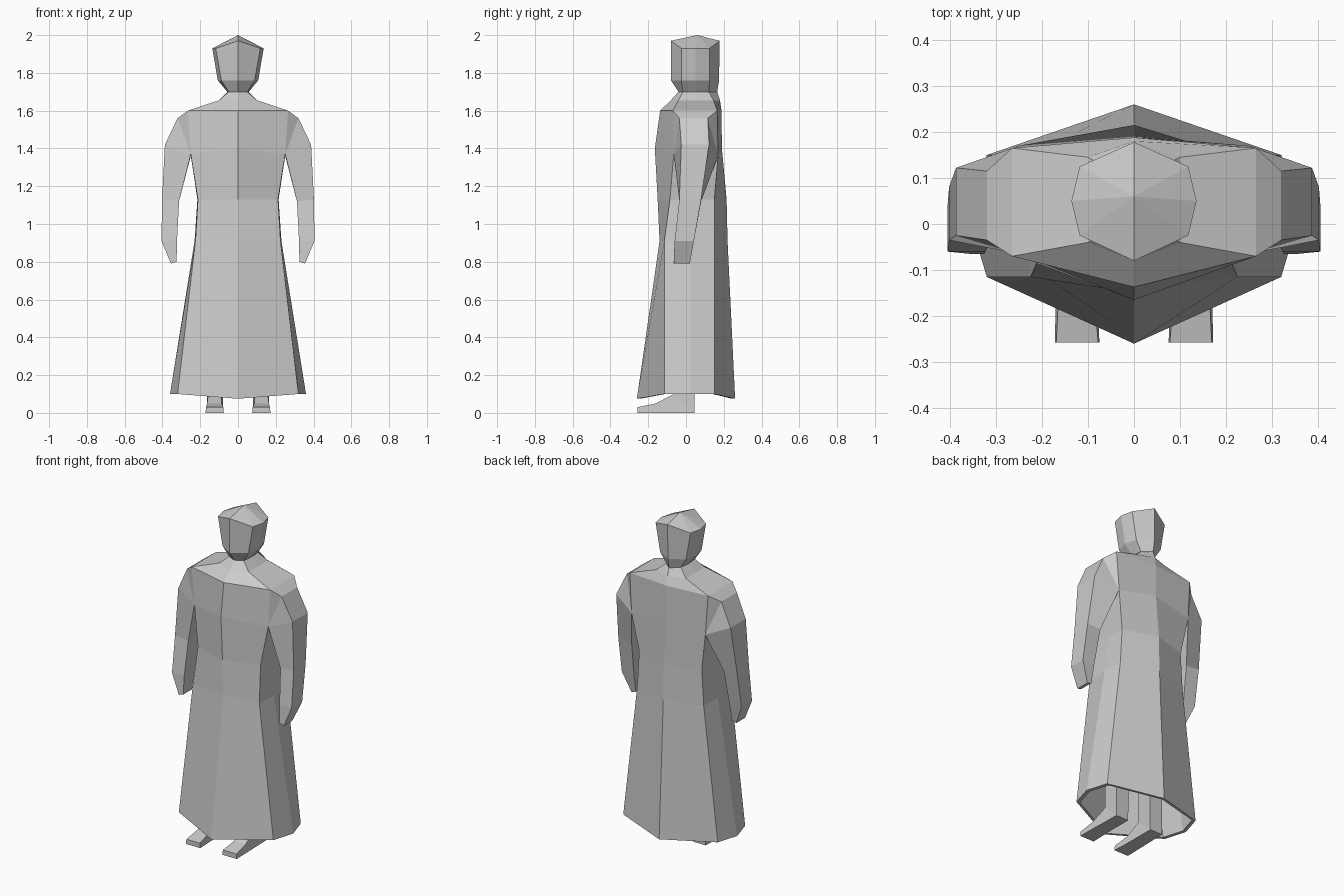
import bpy
import bmesh

if "Cube" in bpy.data.objects:
    bpy.data.objects.remove(bpy.data.objects["Cube"], do_unlink=True)

# One plain grey for the whole figure
grey = bpy.data.materials.new("plain_grey")
grey.use_nodes = True
grey.diffuse_color = (0.6, 0.6, 0.6, 1)
grey.node_tree.nodes["Principled BSDF"].inputs["Base Color"].default_value = (0.6, 0.6, 0.6, 1)


def loft(name, rings, mirror=False):
    """Skin closed rings of equal length, cap both ends, optionally mirror in x."""
    bm = bmesh.new()
    loops = [[bm.verts.new(p) for p in ring] for ring in rings]
    n = len(rings[0])
    for low, high in zip(loops, loops[1:]):
        for i in range(n):
            j = (i + 1) % n
            bm.faces.new((low[i], low[j], high[j], high[i]))
    bm.faces.new(loops[0][::-1])
    bm.faces.new(loops[-1])
    bmesh.ops.remove_doubles(bm, verts=bm.verts, dist=0.0005)
    if mirror:
        geom = bm.verts[:] + bm.edges[:] + bm.faces[:]
        copy = bmesh.ops.duplicate(bm, geom=geom)["geom"]
        for v in copy:
            if isinstance(v, bmesh.types.BMVert):
                v.co.x *= -1
    bmesh.ops.recalc_face_normals(bm, faces=bm.faces)
    mesh = bpy.data.meshes.new(name)
    bm.to_mesh(mesh)
    bm.free()
    mesh.materials.append(grey)
    obj = bpy.data.objects.new(name, mesh)
    bpy.context.collection.objects.link(obj)
    return obj


def ring8(front, fc, side, bc, back):
    """Eight-sided ring: (y, z) at front and back, (x, y, z) at corners and side."""
    half = [fc, side, bc]
    return ([(0, *front)] + half + [(0, *back)]
            + [(-x, y, z) for x, y, z in reversed(half)])


def inset(ring, s, z=None):
    return [(x * s, y * s, pz if z is None else z) for x, y, pz in ring]


# Robe: lining up inside, hem rim, then the outer cloth up to the neck
hem = ring8((-0.26, 0.075), (0.32, -0.115, 0.1), (0.36, 0.02, 0.1),
            (0.32, 0.15, 0.1), (0.26, 0.075))
hips = ring8((-0.14, 0.91), (0.225, -0.115, 0.91), (0.23, 0.02, 0.91),
             (0.225, 0.15, 0.91), (0.22, 0.91))
loft("robe", [
    inset(hips, 0.92, 0.88),
    inset(hem, 0.94),
    hem,
    hips,
    ring8((-0.15, 1.13), (0.212, -0.085, 1.13), (0.215, 0.03, 1.13),
          (0.212, 0.15, 1.13), (0.215, 1.13)),
    ring8((-0.165, 1.4), (0.25, -0.065, 1.37), (0.25, 0.05, 1.365),
          (0.25, 0.17, 1.36), (0.19, 1.4)),
    ring8((-0.137, 1.6), (0.265, -0.07, 1.6), (0.265, 0.05, 1.6),
          (0.265, 0.165, 1.6), (0.188, 1.6)),
    ring8((-0.08, 1.655), (0.1, -0.04, 1.655), (0.1, 0.05, 1.655),
          (0.1, 0.145, 1.655), (0.18, 1.655)),
    ring8((-0.04, 1.7), (0.05, -0.015, 1.7), (0.057, 0.055, 1.7),
          (0.05, 0.12, 1.7), (0.165, 1.7)),
])

# Head: eight-sided, widening to a brow and closing on a blunt peak
crown = ring8((-0.08, 1.97), (0.118, -0.025, 1.93), (0.136, 0.05, 1.93),
              (0.118, 0.125, 1.93), (0.178, 1.97))
loft("head", [
    ring8((-0.04, 1.7), (0.05, -0.015, 1.7), (0.057, 0.055, 1.7),
          (0.05, 0.12, 1.7), (0.165, 1.7)),
    ring8((-0.08, 1.76), (0.088, -0.025, 1.76), (0.107, 0.05, 1.76),
          (0.088, 0.125, 1.76), (0.175, 1.76)),
    crown,
    [(0.0004 * x, 0.06 + 0.0004 * y, 2.0) for x, y, z in crown],
])

# Sleeves: outer edge runs over the shoulder while the armpit stays fixed
pit = [(0.25, 0.17, 1.36), (0.25, -0.065, 1.37)]


def section(xo, zo, xi, zi, front, back):
    return [(xo, front, zo), (xo, back, zo), (xi, back, zi), (xi, front, zi)]


loft("arms", [
    [(0.265, -0.07, 1.6), (0.265, 0.165, 1.6)] + pit,
    [(0.32, -0.035, 1.56), (0.32, 0.115, 1.56)] + pit,
    [(0.387, -0.025, 1.42), (0.387, 0.122, 1.42)] + pit,
    section(0.402, 1.13, 0.312, 1.12, -0.035, 0.08),
    section(0.405, 0.91, 0.323, 0.91, -0.06, 0.042),
    section(0.355, 0.79, 0.325, 0.8, -0.065, 0.02),
], mirror=True)


# Feet and legs: toe, instep, heel-to-ankle mitre, then up under the robe
def foot_section(y_low, z_low, y_top, z_top, xi, xo, narrow):
    return [(xi, y_low, z_low), (xo, y_low, z_low),
            (xo - narrow, y_top, z_top), (xi + narrow, y_top, z_top)]


loft("feet_and_legs", [
    foot_section(-0.258, 0, -0.258, 0.03, 0.075, 0.172, 0.003),
    foot_section(-0.16, 0, -0.16, 0.05, 0.08, 0.17, 0.006),
    foot_section(0.045, 0, -0.065, 0.1, 0.08, 0.165, 0.008),
    foot_section(0.045, 0.87, -0.065, 0.87, 0.07, 0.165, 0.008),
], mirror=True)
